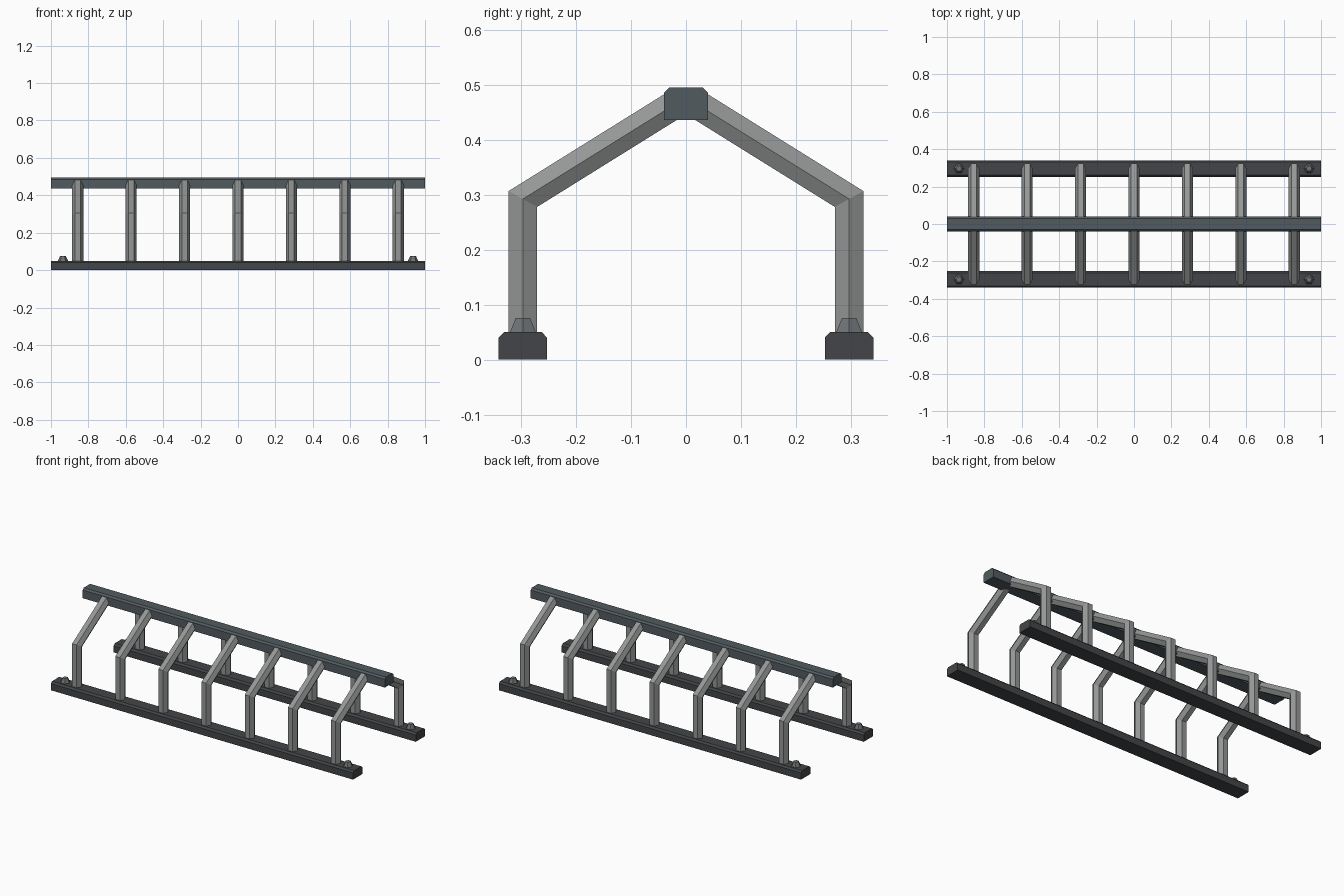
import bpy, bmesh, math
from mathutils import Vector

if "Cube" in bpy.data.objects:
    bpy.data.objects.remove(bpy.data.objects["Cube"])


def material(name, rgb):
    m = bpy.data.materials.new(name)
    m.diffuse_color = (*rgb, 1)
    m.use_nodes = True
    m.node_tree.nodes["Principled BSDF"].inputs["Base Color"].default_value = m.diffuse_color
    return m


DARK = material("dark_steel", (0.055, 0.06, 0.065))
BLUE = material("ridge_steel", (0.085, 0.105, 0.115))
GREY = material("rib_grey", (0.30, 0.31, 0.31))
BOLT = material("bolt_grey", (0.16, 0.17, 0.18))


def loft(name, rings, mat):
    """Bridge a list of matching point rings and cap both ends."""
    bm = bmesh.new()
    loops = [[bm.verts.new(p) for p in r] for r in rings]
    n = len(loops[0])
    for a, b in zip(loops, loops[1:]):
        for i in range(n):
            j = (i + 1) % n
            bm.faces.new((a[i], a[j], b[j], b[i]))
    bm.faces.new(loops[0][::-1])
    bm.faces.new(loops[-1])
    bmesh.ops.recalc_face_normals(bm, faces=bm.faces)
    me = bpy.data.meshes.new(name)
    bm.to_mesh(me)
    bm.free()
    me.materials.append(mat)
    ob = bpy.data.objects.new(name, me)
    bpy.context.collection.objects.link(ob)
    return ob


def beam(name, yc, half, z0, z1, mat, ch=0.01):
    """Full-length bar with chamfered top edges."""
    prof = [(-half, z0), (half, z0), (half, z1 - ch), (half - ch, z1),
            (ch - half, z1), (-half, z1 - ch)]
    return loft(name, [[(x, yc + y, z) for y, z in prof] for x in (-1, 1)], mat)


def hexagon(r):
    return [(r * math.cos(i * math.pi / 3), r * math.sin(i * math.pi / 3)) for i in range(6)]


def rib(name, x, side):
    """Hexagonal post with a mitred elbow leading up to the ridge."""
    path = [Vector((0.2965, 0.03)), Vector((0.2965, 0.292)), Vector((0.025, 0.461))]
    d1 = (path[1] - path[0]).normalized()
    d2 = (path[2] - path[1]).normalized()
    n1, n2 = Vector((d1.y, -d1.x)), Vector((d2.y, -d2.x))
    miter = (n1 + n2) / (1 + n1.dot(n2))
    rings = []
    for p, n in zip(path, (n1, miter, n2)):
        rings.append([(x + u, side * (p.x + n.x * v), p.y + n.y * v) for u, v in hexagon(0.03)])
    return loft(name, rings, GREY)


# Ridge and the two base rails
beam("ridge_beam", 0, 0.04, 0.436, 0.495, BLUE)
for side, label in ((-1, "front"), (1, "back")):
    yc = side * 0.2965
    beam(f"{label}_base_rail", yc, 0.044, 0, 0.05, DARK)
    # Ribs
    for i in range(7):
        rib(f"{label}_rib_{i + 1}", (i - 3) * 2 / 7, side)
    # Tapered anchor bolts at the rail ends
    for sx, end in ((-1, "left"), (1, "right")):
        loft(f"{label}_{end}_bolt",
             [[(sx * 0.936 + u, yc + v, z) for u, v in hexagon(r)]
              for r, z in ((0.027, 0.045), (0.027, 0.05), (0.015, 0.076))], BOLT)
